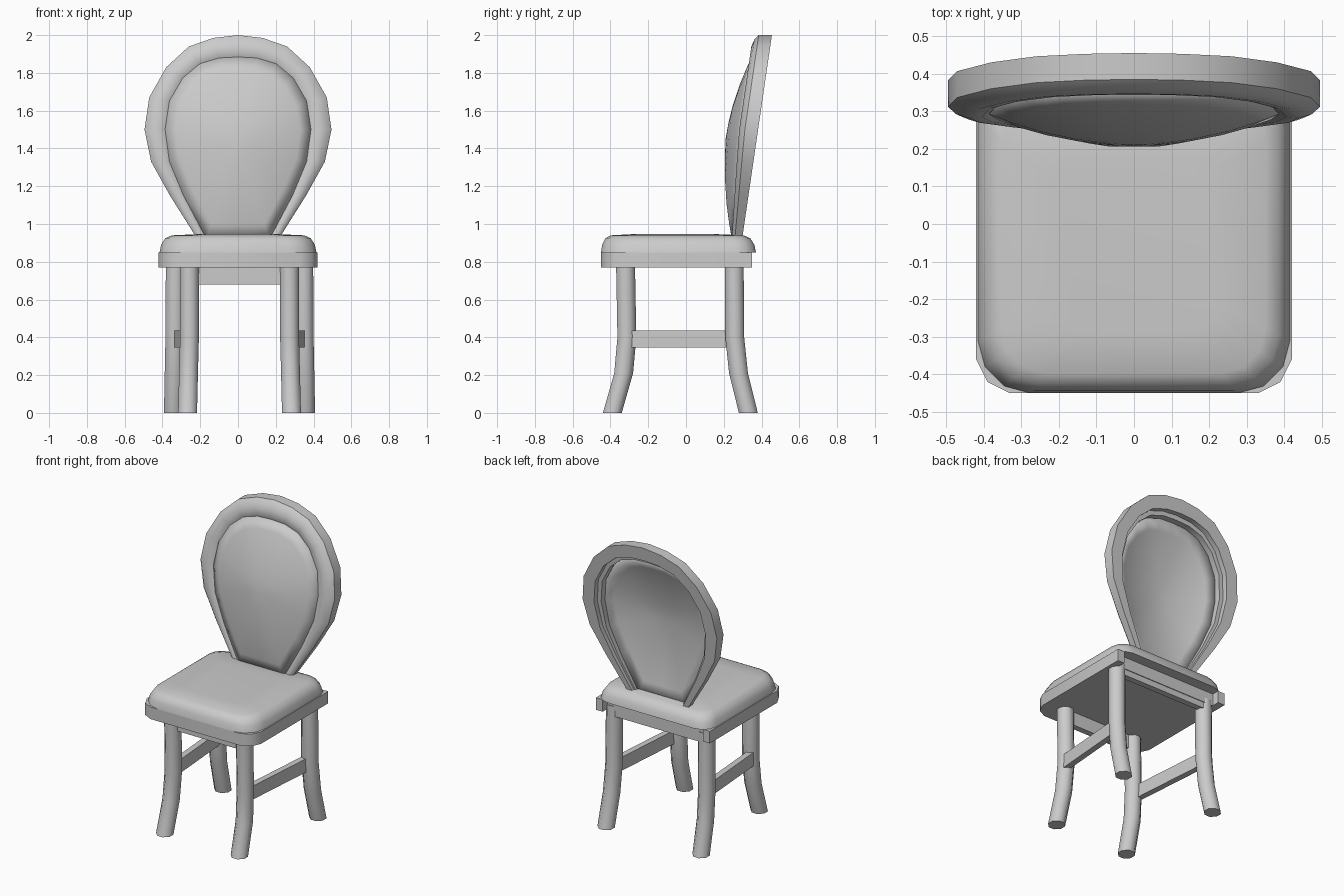
import bpy, bmesh, math
from mathutils import Vector

cube = bpy.data.objects.get("Cube")
if cube:
    bpy.data.objects.remove(cube, do_unlink=True)

grey = bpy.data.materials.new("plain_grey")
grey.use_nodes = True
grey.diffuse_color = (0.6, 0.6, 0.6, 1)
grey.node_tree.nodes["Principled BSDF"].inputs["Base Color"].default_value = (0.6, 0.6, 0.6, 1)


def finish(name, bm, angle=40):
    bmesh.ops.remove_doubles(bm, verts=bm.verts, dist=0.0005)
    bmesh.ops.recalc_face_normals(bm, faces=bm.faces)
    mesh = bpy.data.meshes.new(name)
    bm.to_mesh(mesh)
    bm.free()
    obj = bpy.data.objects.new(name, mesh)
    bpy.context.collection.objects.link(obj)
    mesh.materials.append(grey)
    bpy.ops.object.select_all(action="DESELECT")
    obj.select_set(True)
    bpy.context.view_layer.objects.active = obj
    bpy.ops.object.shade_smooth_by_angle(angle=math.radians(angle))
    return obj


def loft(name, rings, angle=40):
    """Skin closed rings of equal length and cap both ends."""
    bm = bmesh.new()
    loops = [[bm.verts.new(p) for p in ring] for ring in rings]
    for a, b in zip(loops, loops[1:]):
        for i in range(len(a)):
            j = (i + 1) % len(a)
            bm.faces.new((a[i], a[j], b[j], b[i]))
    bm.faces.new(loops[0])
    bm.faces.new(loops[-1])
    return finish(name, bm, angle)


def rounded(x, y0, y1, z, r_front, r_back, steps=3):
    """Rectangle outline with separate front and back corner radii."""
    ring = []
    for k, (sx, yc, sy, r) in enumerate(((1, y1, 1, r_back), (-1, y1, 1, r_back),
                                         (-1, y0, -1, r_front), (1, y0, -1, r_front))):
        for i in range(steps + 1):
            a = math.pi / 2 * (k + i / steps)
            ring.append((sx * (x - r) + r * math.cos(a), yc - sy * r + r * math.sin(a), z))
    return ring


def beam(name, a, b, width, height):
    """Straight rectangular bar between two points."""
    a, b = Vector(a), Vector(b)
    side = (b - a).cross(Vector((0, 0, 1))).normalized() * width / 2
    up = Vector((0, 0, height / 2))
    return loft(name, [[p + side + up, p - side + up, p - side - up, p + side - up]
                       for p in (a, b)])


# Seat frame with an open notch at the back
half = [(0.33, -0.45), (0.39, -0.42), (0.42, -0.36), (0.42, 0.35), (0.37, 0.35), (0.37, 0.3)]
outline = half + [(-x, y) for x, y in reversed(half)]
loft("seat_frame", [[(x, y, z) for x, y in outline] for z in (0.77, 0.85)])

# Padded cushion
loft("seat_cushion", [rounded(0.415 - i, -0.45 + i * 0.8, 0.37 - i, z, r, r * 0.7)
                      for i, z, r in ((0, 0.85, 0.14), (0.008, 0.89, 0.14), (0.03, 0.925, 0.13),
                                      (0.065, 0.94, 0.12), (0.2, 0.946, 0.08))], 60)

# Curved legs: x, y of the centre at each height
front_path = [(0.265, -0.32, 0.78), (0.265, -0.313, 0.4), (0.27, -0.33, 0.21), (0.275, -0.39, 0)]
rear_path = [(0.34, 0.255, 0.8), (0.342, 0.258, 0.4), (0.346, 0.278, 0.21), (0.35, 0.33, 0)]
for side, sx in (("left", 1), ("right", -1)):
    for part, path in (("front", front_path), ("rear", rear_path)):
        rings = []
        for x, y, z in path:
            ring = rounded(0.05, -0.05, 0.05, z, 0.03, 0.03, 1)
            rings.append([(sx * x + 0.008 + px, y + py, z) for px, py, _ in ring])
        loft(f"{part}_leg_{side}", rings, 50)
    beam(f"side_stretcher_{side}", (sx * 0.285 + 0.008, -0.3, 0.39),
         (sx * 0.328 + 0.008, 0.25, 0.39), 0.04, 0.09)

# Rails under the seat
beam("front_apron", (-0.25, -0.32, 0.73), (0.25, -0.32, 0.73), 0.04, 0.1)
beam("rear_rail", (-0.33, 0.275, 0.765), (0.33, 0.275, 0.765), 0.04, 0.07)

# Backrest outline: outer x, z and inner x, z, from the base up to the crown
arch = [(0.215, 0.92, 0.165, 0.92), (0.36, 1.15, 0.285, 1.15), (0.46, 1.33, 0.36, 1.33),
        (0.495, 1.5, 0.383, 1.5), (0.47, 1.67, 0.36, 1.65), (0.38, 1.83, 0.29, 1.77),
        (0.26, 1.94, 0.2, 1.845), (0.13, 1.985, 0.1, 1.875), (0, 2.0, 0, 1.88)]
arch += [(-a, b, -c, d) for a, b, c, d in reversed(arch[:-1])]


def back_y(z):
    return 0.30 + 0.146 * (z - 0.94)


def depth_scale(z):
    return min(1, 0.55 + 0.8 * (z - 0.92))


# Backrest ring: section across the width, with depth in front of the back plane
section = [(0, 0), (0, 0.07), (0.2, 0.09), (0.5, 0.1), (0.8, 0.097), (1, 0.085),
           (1, 0.035), (0.75, 0.035), (0.75, 0)]
rings = []
for ox, oz, ix, iz in arch:
    ring = []
    for t, d in section:
        z = oz + (iz - oz) * t
        ring.append((ox + (ix - ox) * t, back_y(z) - d * depth_scale(z), z))
    rings.append(ring)
loft("backrest_ring", rings)

# Bulging backrest panel made of nested loops
bm = bmesh.new()
edge = [(c, d) for a, b, c, d in arch] + [(0, 0.92)]
centre_z = 1.45
loops = []
for f in (1, 0.85, 0.65, 0.4, 0.2):
    loop = []
    for x, z0 in edge:
        z = centre_z + (z0 - centre_z) * f
        y = back_y(z) - 0.08 * depth_scale(z) - 0.075 * (1 - f * f)
        loop.append(bm.verts.new((x * f, y, z)))
    loops.append(loop)
tip = bm.verts.new((0, back_y(centre_z) - 0.155, centre_z))
n = len(edge)
for a, b in zip(loops, loops[1:]):
    for i in range(n):
        bm.faces.new((a[i], a[(i + 1) % n], b[(i + 1) % n], b[i]))
for i in range(n):
    bm.faces.new((loops[-1][i], loops[-1][(i + 1) % n], tip))
panel = finish("backrest_panel", bm, 60)
shell = panel.modifiers.new("thickness", "SOLIDIFY")
shell.thickness = 0.02
shell.offset = 0
